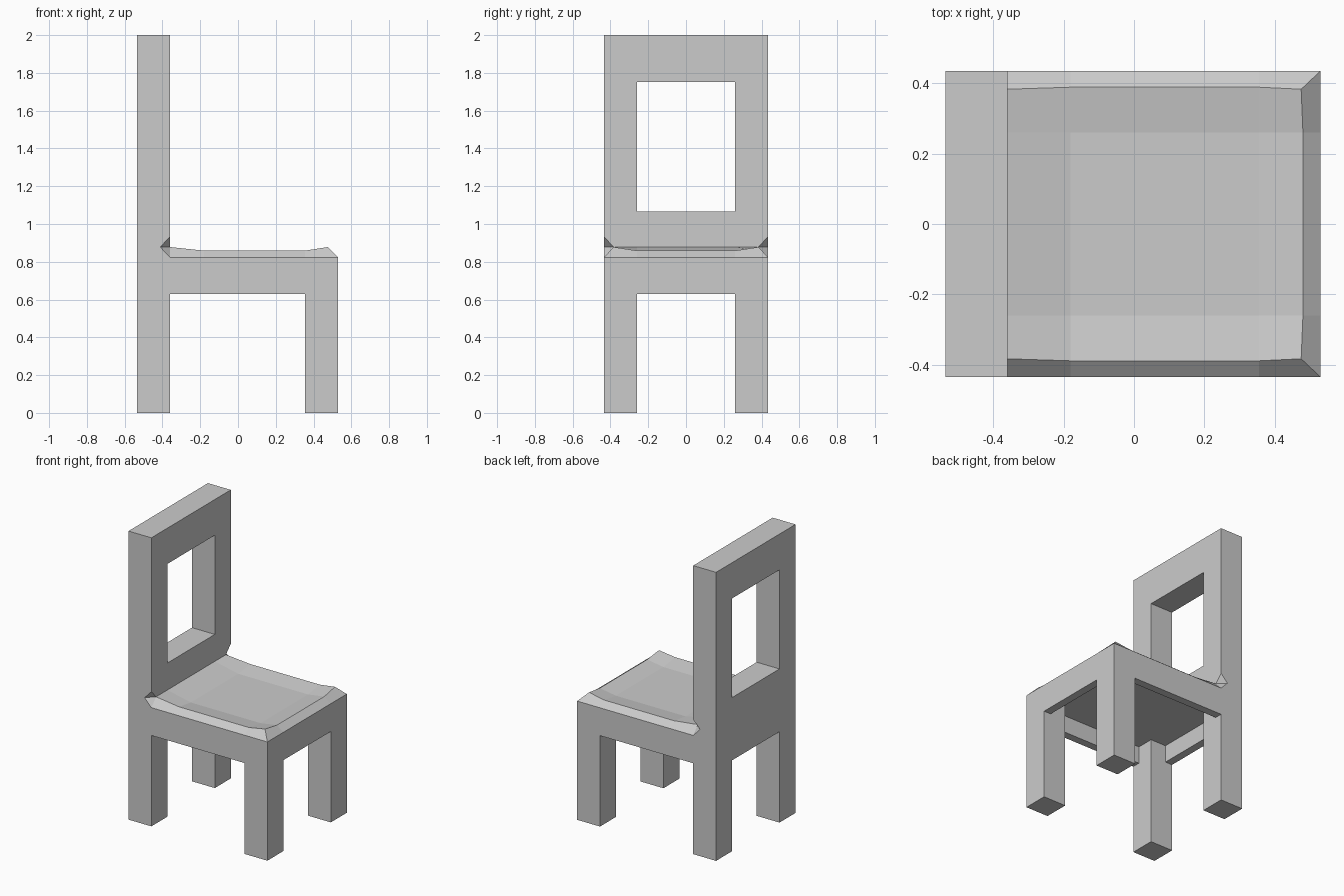
import bpy, bmesh

if "Cube" in bpy.data.objects:
    bpy.data.objects.remove(bpy.data.objects["Cube"])

BX0, BX1 = -0.535, -0.36      # chair back thickness
FX0, FX1 = 0.355, 0.53        # front leg thickness
W, IN = 0.435, 0.26           # half width outside / between the legs
APRON, SEAT = 0.63, 0.823


def obj_from_bm(name, bm):
    bmesh.ops.recalc_face_normals(bm, faces=bm.faces)
    me = bpy.data.meshes.new(name)
    bm.to_mesh(me)
    bm.free()
    ob = bpy.data.objects.new(name, me)
    bpy.context.collection.objects.link(ob)
    return ob


def side_prism(name, pts, y0, y1):
    """Extrude an x-z outline along y."""
    bm = bmesh.new()
    f = bm.faces.new([bm.verts.new((x, y0, z)) for x, z in pts])
    ext = bmesh.ops.extrude_face_region(bm, geom=[f])
    vs = [g for g in ext["geom"] if isinstance(g, bmesh.types.BMVert)]
    bmesh.ops.translate(bm, verts=vs, vec=(0, y1 - y0, 0))
    return obj_from_bm(name, bm)


def box(name, x0, x1, y0, y1, z0, z1):
    return side_prism(name, [(x0, z0), (x1, z0), (x1, z1), (x0, z1)], y0, y1)


# frame: side outline of the legs, apron and tall back
frame = side_prism("chair_frame", [
    (BX0, 0), (BX1, 0), (BX1, APRON), (FX0, APRON), (FX0, 0), (FX1, 0),
    (FX1, SEAT), (BX1, SEAT), (BX1, 2), (BX0, 2)], -W, W)

# openings: leg gap, window in the back, cross-shaped hollow under the seat
cutters = [
    box("leg_gap", -1, 1, -IN, IN, -0.5, APRON),
    box("back_window", -1, 0, -IN, IN, 1.065, 1.752),
    box("hollow_wide", -0.48, 0.475, -IN, IN, 0.5, 0.75),
    box("hollow_long", BX1, FX0, -0.38, 0.38, 0.5, 0.75),
]
# small notches where the seat bevel runs into the back
for s in (-1, 1):
    bm = bmesh.new()
    # doubled-size wedge so that it clears the outer faces
    ring = [(BX1, s * W, SEAT), (BX1, s * W, 0.933), (BX1 - 0.052, s * W, 0.878)]
    tip = bm.verts.new((BX1, s * (W - 0.053), 0.878))
    v = [bm.verts.new(p) for p in ring]
    for tri in ((v[0], v[1], v[2]), (v[0], v[1], tip),
                (v[1], v[2], tip), (v[2], v[0], tip)):
        bm.faces.new(tri)
    cutters.append(obj_from_bm("bevel_notch", bm))

for c in cutters:
    c.hide_render = True
    m = frame.modifiers.new(c.name, "BOOLEAN")
    m.operation, m.solver, m.object = "DIFFERENCE", "EXACT", c
dg = bpy.context.evaluated_depsgraph_get()
cut = bpy.data.meshes.new_from_object(frame.evaluated_get(dg))
frame.modifiers.clear()
frame.data = cut
for c in cutters:
    bpy.data.objects.remove(c)

# open the frame where the dished seat covers it
bm = bmesh.new()
bm.from_mesh(cut)
bmesh.ops.delete(bm, geom=[f for f in bm.faces if f.normal.z > 0.9 and
                           abs(f.calc_center_median().z - SEAT) < 0.01],
                 context="FACES_ONLY")
bm.to_mesh(cut)
bm.free()

# seat: dished grid with a bevelled rim
bm = bmesh.new()
xs, ys = [BX1, -0.18, FX0, 0.475], [-0.383, -IN, IN, 0.383]
grid = {}
for i, x in enumerate(xs):
    for j, y in enumerate(ys):
        edge_y, edge_x = j in (0, 3), i == 3
        z = 0.878 if i == 0 else 0.84 + 0.019 * (edge_x + edge_y)
        if edge_y and i in (1, 2):
            y *= 1.015
        if edge_x and not edge_y:
            x = 0.48
        else:
            x = xs[i]
        grid[i, j] = bm.verts.new((x, y, z))
for i in range(3):
    for j in range(3):
        bm.faces.new([grid[i, j], grid[i + 1, j], grid[i + 1, j + 1], grid[i, j + 1]])
path = [(0, 0), (1, 0), (2, 0), (3, 0), (3, 1), (3, 2), (3, 3), (2, 3), (1, 3), (0, 3)]
outer = [bm.verts.new((FX1 if i == 3 else xs[i],
                       {0: -W, 3: W}.get(j, ys[j]), SEAT)) for i, j in path]
for k in range(len(path) - 1):
    bm.faces.new([outer[k], outer[k + 1], grid[path[k + 1]], grid[path[k]]])
obj_from_bm("seat", bm)
